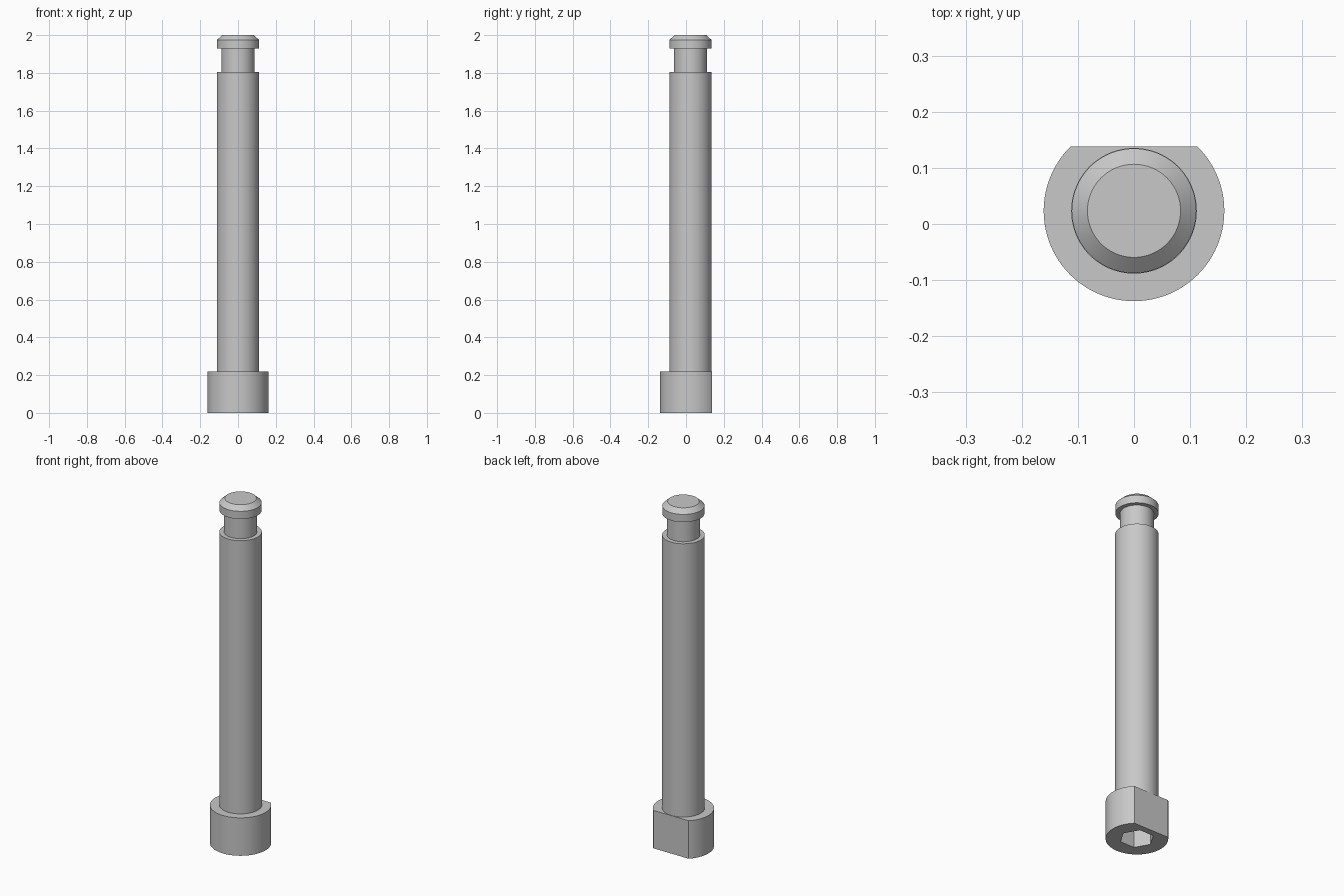
import bpy, bmesh, math
from mathutils import Matrix, Vector

if "Cube" in bpy.data.objects:
    bpy.data.objects.remove(bpy.data.objects["Cube"], do_unlink=True)

AXIS_Y = 0.0235      # axis is offset because the head has a flat on its back
FLAT_Y = 0.138
HEAD_R, HEAD_H = 0.161, 0.22
SIDES = 96

steel = bpy.data.materials.new("grey steel")
steel.use_nodes = True
colour = (0.58, 0.58, 0.58, 1)
steel.diffuse_color = colour
steel.node_tree.nodes["Principled BSDF"].inputs["Base Color"].default_value = colour


def make_object(name, bm):
    bmesh.ops.recalc_face_normals(bm, faces=bm.faces)
    mesh = bpy.data.meshes.new(name)
    bm.to_mesh(mesh)
    bm.free()
    mesh.materials.append(steel)
    obj = bpy.data.objects.new(name, mesh)
    bpy.context.collection.objects.link(obj)
    return obj


def prism(name, radius, z0, z1, sides):
    bm = bmesh.new()
    bmesh.ops.create_cone(bm, cap_ends=True, segments=sides, radius1=radius,
                          radius2=radius, depth=z1 - z0,
                          matrix=Matrix.Translation((0, AXIS_Y, (z0 + z1) / 2)))
    return bm


def lathe(name, profile):
    bm = bmesh.new()
    points = [bm.verts.new((r, AXIS_Y, z)) for r, z in profile]
    edges = [bm.edges.new(pair) for pair in zip(points, points[1:])]
    bmesh.ops.spin(bm, geom=points + edges, cent=(0, AXIS_Y, 0), axis=(0, 0, 1),
                   angle=math.tau, steps=SIDES, use_merge=True)
    bmesh.ops.remove_doubles(bm, verts=bm.verts, dist=1e-5)
    return make_object(name, bm)


def smooth(obj):
    bpy.ops.object.select_all(action="DESELECT")
    obj.select_set(True)
    bpy.context.view_layer.objects.active = obj
    bpy.ops.object.shade_smooth_by_angle(angle=math.radians(25))


# Head: a cylinder trimmed by a flat at the back
bm = prism("head", HEAD_R, 0, HEAD_H, SIDES)
cut = bmesh.ops.bisect_plane(bm, geom=bm.verts[:] + bm.edges[:] + bm.faces[:],
                             plane_co=Vector((0, FLAT_Y, 0)),
                             plane_no=Vector((0, 1, 0)), clear_outer=True)
bmesh.ops.holes_fill(bm, edges=[e for e in bm.edges if e.is_boundary], sides=0)
head = make_object("head", bm)

# Hexagonal socket cut into the underside, corners pointing sideways
bm = prism("socket_cutter", 0.0895, -0.1, 0.12, 6)
centre = Vector((0, AXIS_Y, 0))
corner = bm.verts[:][0].co - centre
turn = -math.atan2(corner.y, corner.x)
bmesh.ops.rotate(bm, verts=bm.verts, cent=centre, matrix=Matrix.Rotation(turn, 3, "Z"))
cutter = make_object("socket_cutter", bm)
cutter.hide_render = True
socket = head.modifiers.new("hex socket", "BOOLEAN")
socket.operation = "DIFFERENCE"
socket.solver = "EXACT"
socket.object = cutter
bpy.context.view_layer.objects.active = head
bpy.ops.object.modifier_apply(modifier=socket.name)
bpy.data.objects.remove(cutter, do_unlink=True)

# Shaft with retaining groove and chamfered tip, turned as one piece
shaft = lathe("shaft", [(0, 0.2), (0.112, 0.2), (0.112, 1.805), (0.087, 1.805),
                        (0.087, 1.93), (0.111, 1.93), (0.111, 1.975),
                        (0.083, 2.0), (0, 2.0)])

for part in (head, shaft):
    smooth(part)
